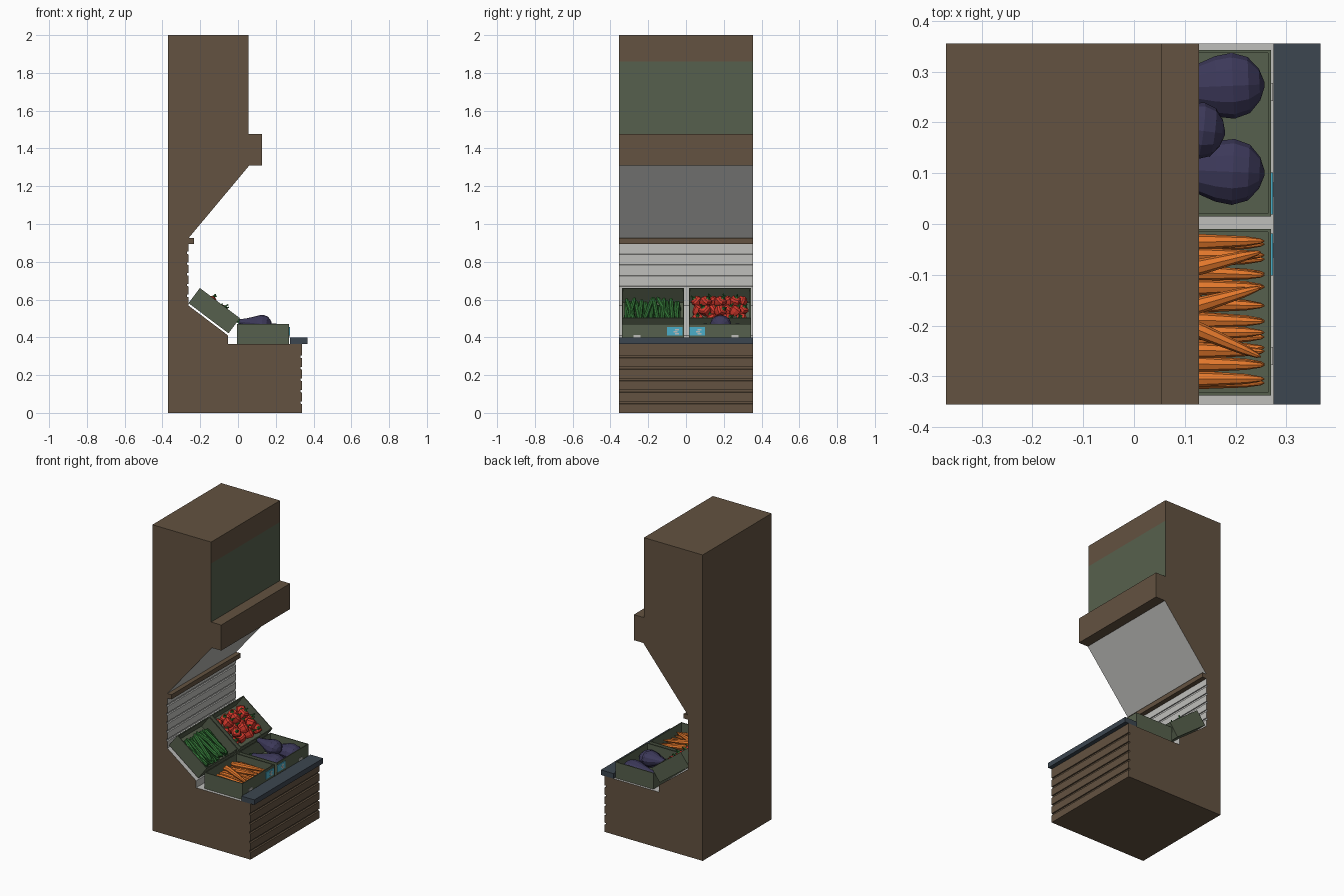
import bpy, bmesh, math, random
from mathutils import Matrix, Vector

if "Cube" in bpy.data.objects:
    bpy.data.objects.remove(bpy.data.objects["Cube"])

random.seed(4)
HW = 0.356  # half width in y


def mat(name, rgb):
    m = bpy.data.materials.new(name)
    m.diffuse_color = (*rgb, 1)
    m.use_nodes = True
    m.node_tree.nodes["Principled BSDF"].inputs["Base Color"].default_value = m.diffuse_color
    return m


BROWN = mat("brown_wood", (0.125, 0.085, 0.052))
GREEN = mat("moss_green", (0.094, 0.118, 0.074))
WHITE = mat("off_white", (0.52, 0.52, 0.50))
SLATE = mat("slate_blue", (0.045, 0.061, 0.080))
PURPLE = mat("aubergine_purple", (0.045, 0.040, 0.100))
ORANGE = mat("carrot_orange", (0.78, 0.19, 0.025))
LEAF = mat("leaf_green", (0.035, 0.19, 0.04))
RED = mat("pepper_red", (0.66, 0.04, 0.025))
CYAN = mat("tag_cyan", (0.07, 0.42, 0.58))


def finish(bm, name, mats):
    bmesh.ops.remove_doubles(bm, verts=bm.verts, dist=1e-5)
    bmesh.ops.recalc_face_normals(bm, faces=bm.faces)
    me = bpy.data.meshes.new(name)
    bm.to_mesh(me)
    bm.free()
    for m in mats:
        me.materials.append(m)
    ob = bpy.data.objects.new(name, me)
    bpy.context.collection.objects.link(ob)
    return ob


def add_box(bm, lo, hi, mtx=Matrix()):
    size = [b - a for a, b in zip(lo, hi)]
    mid = [(a + b) / 2 for a, b in zip(lo, hi)]
    return bmesh.ops.create_cube(
        bm, size=1, matrix=mtx @ Matrix.Translation(mid) @ Matrix.Diagonal((*size, 1)))["verts"]


def box(name, lo, hi, m):
    bm = bmesh.new()
    add_box(bm, lo, hi)
    return finish(bm, name, [m])


def lathe(bm, a, b, prof, n, idx=0, squash=1.0, wobble=0.0, mtx=Matrix()):
    """Turned solid from a to b; prof holds (fraction along, radius)."""
    a, b = Vector(a), Vector(b)
    d = (b - a).normalized()
    side = d.cross(Vector((0, 0, 1)))
    side = side.normalized() if side.length > 0.01 else Vector((0, 1, 0))
    up = side.cross(d)
    rings = []
    for t, r in prof:
        ring = []
        for k in range(n):
            w = 2 * math.pi * k / n
            q = r * (1 - wobble * (k % 2))
            ring.append(bm.verts.new(mtx @ (a + (b - a) * t + side * q * math.cos(w)
                                            + up * q * squash * math.sin(w))))
        rings.append(ring)
    for r0, r1 in zip(rings, rings[1:]):
        for k in range(n):
            f = bm.faces.new((r0[k], r0[(k + 1) % n], r1[(k + 1) % n], r1[k]))
            f.material_index = idx
    for ring in (rings[0], rings[-1]):
        bm.faces.new(ring).material_index = idx


def grooves(x, z0, z1, n, depth):
    """Slatted vertical edge: n slats with a notch above each one but the last."""
    pts, p = [], (z1 - z0) / n
    for i in range(n):
        z = z0 + i * p
        pts += [(x, z), (x, z + p - 0.014)] if i < n - 1 else [(x, z), (x, z1)]
        if i < n - 1:
            pts += [(x - depth, z + p - 0.012), (x - depth, z + p)]
    return pts


# cabinet body: one side profile extruded across the width
prof = [(-0.37, 0)] + grooves(0.34, 0, 0.365, 6, 0.009)
prof += [(-0.053, 0.365), (-0.053, 0.410), (-0.262, 0.568)]
prof += grooves(-0.262, 0.57, 0.91, 6, 0.007)
prof += [(-0.262, 0.925), (0.06, 1.31), (0.128, 1.31), (0.128, 1.477),
         (0.055, 1.477), (0.055, 1.86), (0.055, 2), (-0.37, 2)]
bm = bmesh.new()
f = bm.faces.new([bm.verts.new((x, -HW, z)) for x, z in prof])
ext = bmesh.ops.extrude_face_region(bm, geom=[f])["geom"]
bmesh.ops.translate(bm, vec=(0, 2 * HW, 0),
                    verts=[v for v in ext if isinstance(v, bmesh.types.BMVert)])
bm.normal_update()
for f in bm.faces:
    c = f.calc_center_median()
    if abs(f.normal.y) > 0.5 or c.x < -0.36:
        continue
    if c.x < 0.30 and 0.36 < c.z < 1.30:
        f.material_index = 1      # display lining and canopy underside
    elif c.x > 0.05 and 1.48 < c.z < 1.86:
        f.material_index = 2      # upper sign panel
finish(bm, "cabinet_body", [BROWN, WHITE, GREEN])

# trims
box("counter_edge", (0.275, -HW, 0.365), (0.367, HW, 0.398), SLATE)
box("back_rail", (-0.27, -HW, 0.895), (-0.232, HW, 0.925), BROWN)

# crates, two flat and two tilted
LOW = Matrix.Translation((-0.005, 0, 0.366))
HIGH = Matrix.Translation((-0.262, 0, 0.581)) @ Matrix.Rotation(math.radians(37), 4, 'Y')


def crate(name, mtx, length, height, y0, y1):
    bm = bmesh.new()
    add_box(bm, (0, y0, 0), (length, y1, height))
    bm.faces.ensure_lookup_table()
    bm.normal_update()
    top = max(bm.faces, key=lambda f: f.calc_center_median().z)
    bmesh.ops.inset_region(bm, faces=[top], thickness=0.008)
    new = bmesh.ops.extrude_face_region(bm, geom=[top])["geom"]
    bmesh.ops.delete(bm, geom=[top], context='FACES_ONLY')
    bmesh.ops.translate(bm, vec=(0, 0, 0.008 - height),
                        verts=[v for v in new if isinstance(v, bmesh.types.BMVert)])
    bm.transform(mtx)
    finish(bm, name, [GREEN])


for label, y0, y1 in (("left", -0.338, -0.010), ("right", 0.015, 0.343)):
    crate("lower_crate_" + label, LOW, 0.275, 0.105, y0, y1)
    crate("upper_crate_" + label, HIGH, 0.265, 0.10, y0, y1)

# price tags with white marks, small handle plates
for s, label in ((-1, "left"), (1, "right")):
    y = 0.06 * s
    box("price_tag_" + label, (0.268, y - 0.041, 0.41), (0.274, y + 0.041, 0.455), CYAN)
    bm = bmesh.new()
    for dy, z in ((0.012, 0.44), (0.004, 0.43), (0.012, 0.42)):
        add_box(bm, (0.272, y + dy - 0.011, z - 0.004), (0.2748, y + dy + 0.011, z + 0.004))
    finish(bm, "tag_marks_" + label, [WHITE])
    box("handle_plate_" + label, (0.268, s * 0.26 - 0.018, 0.398),
        (0.2735, s * 0.26 + 0.018, 0.413), WHITE)

# carrots in the lower left crate
bm = bmesh.new()
shape = [(0, 0.004), (0.03, 0.013), (0.15, 0.017), (0.5, 0.0155), (0.85, 0.010), (0.97, 0.005), (1, 0.001)]
for layer, z in enumerate((0.028, 0.055)):
    for i in range(10):
        y = -0.035 - i * 0.0305
        lathe(bm, (0.02, y + random.uniform(-0.006, 0.006), z),
              (0.262, y + random.uniform(-0.006, 0.006), z - 0.003), shape, 8, mtx=LOW)
for y0, y1 in ((-0.165, -0.262), (-0.11, -0.055), (-0.19, -0.125)):
    lathe(bm, (0.03, y0, 0.085), (0.255, y1, 0.074), shape, 8, mtx=LOW)
finish(bm, "carrots", [ORANGE])

# aubergines in the lower right crate
bm = bmesh.new()
shape = [(0, 0.10), (0.05, 0.28), (0.22, 0.42), (0.42, 0.66), (0.60, 0.92), (0.74, 1.0),
         (0.87, 0.85), (0.96, 0.48), (1, 0.08)]
for a, b, r, sq in (((0.025, 0.265, 0.055), (0.262, 0.275, 0.058), 0.065, 0.78),
                    ((0.025, 0.11, 0.055), (0.262, 0.10, 0.058), 0.065, 0.78),
                    ((0.005, 0.20, 0.118), (0.184, 0.178, 0.100), 0.056, 0.85)):
    lathe(bm, a, b, [(t, q * r) for t, q in shape], 12, 0, sq, mtx=LOW)
    a, d = Vector(a), (Vector(b) - Vector(a)).normalized()
    lathe(bm, a - d * 0.012, a + d * 0.008, [(0, 0.006), (0.5, 0.008), (1, 0.017)], 6, 1, mtx=LOW)
finish(bm, "aubergines", [PURPLE, LEAF])

# cucumbers in the upper left crate
bm = bmesh.new()
shape = [(0, 0.003), (0.04, 0.009), (0.15, 0.0125), (0.85, 0.0125), (0.96, 0.009), (1, 0.003)]
for z, n, lean in ((0.024, 11, 0.008), (0.046, 11, 0.02), (0.064, 7, 0.045)):
    for i in range(n):
        y = -0.04 - 0.268 * i / (n - 1)
        y0, y1 = (max(-0.316, min(-0.032, y + random.uniform(-lean, lean))) for _ in range(2))
        s = random.uniform(0.03, 0.05)
        lathe(bm, (s, y0, z), (s + 0.2, y1, z), shape, 8, mtx=HIGH)
finish(bm, "cucumbers", [LEAF])

# peppers with stems in the upper right crate
bm = bmesh.new()
shape = [(0, 0.012), (0.12, 0.022), (0.4, 0.030), (0.7, 0.034), (0.9, 0.027), (1, 0.010)]
for row, (x, z) in enumerate(((0.055, 0.048), (0.125, 0.045), (0.20, 0.042), (0.09, 0.075), (0.165, 0.072))):
    for i in range(4 if row < 3 else 3):
        c = Vector((x, 0.062 + i * 0.078 + (0.04 if row > 2 else 0), z))
        d = Vector((random.uniform(-0.6, 0.3), random.uniform(-0.7, 0.7), 0.7)).normalized()
        lathe(bm, c - d * 0.03, c + d * 0.03, shape, 8, 0, 1, 0.14, HIGH)
        lathe(bm, c + d * 0.027, c + d * 0.036, [(0, 0.014), (1, 0.007)], 6, 1, mtx=HIGH)
        lathe(bm, c + d * 0.034, c + d * 0.052 + Vector((0.005, 0, 0)),
              [(0, 0.005), (1, 0.004)], 5, 1, mtx=HIGH)
finish(bm, "peppers", [RED, LEAF])
